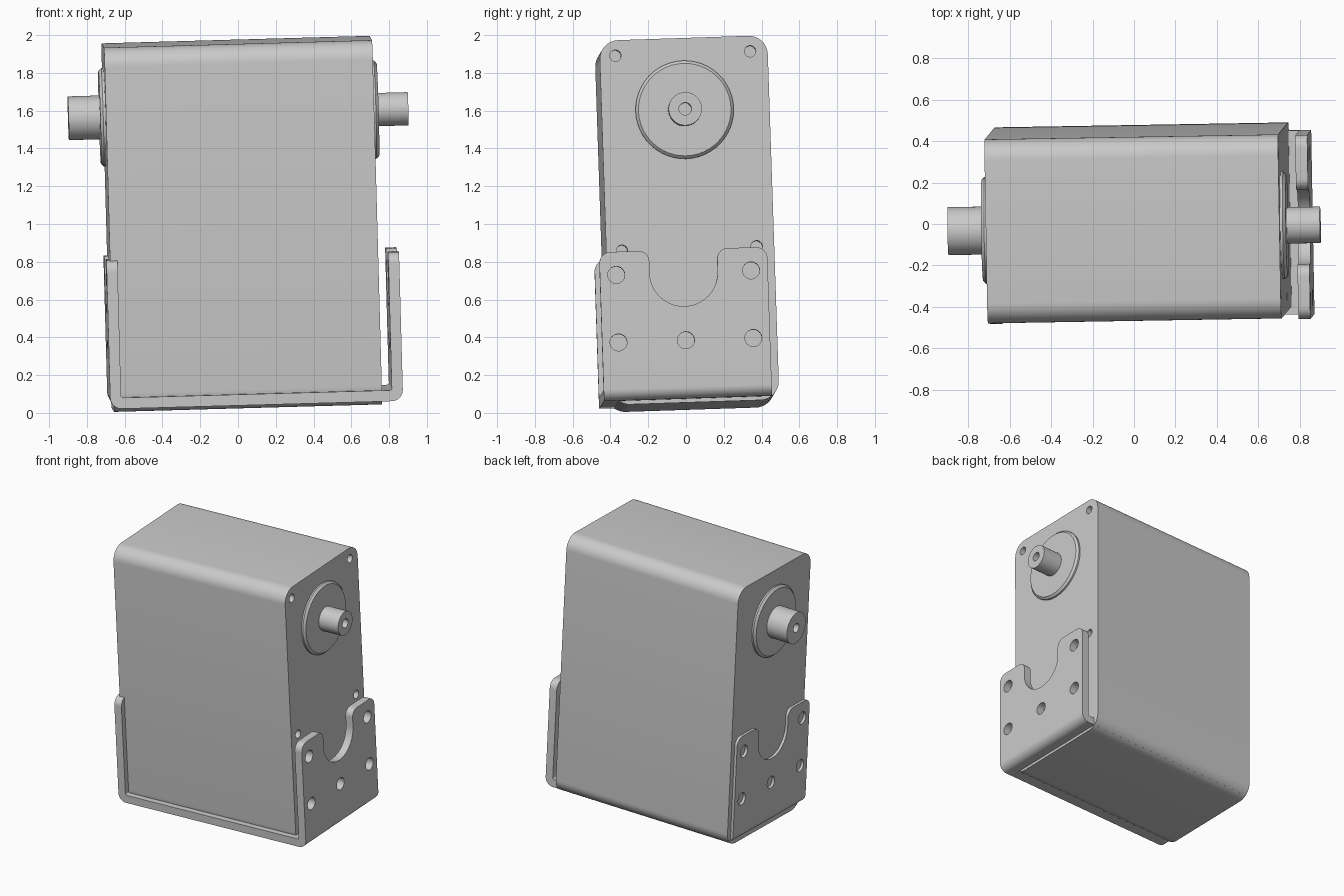
import bpy, bmesh
from math import pi, tan, radians
from mathutils import Vector, Matrix, Euler

if "Cube" in bpy.data.objects:
    bpy.data.objects.remove(bpy.data.objects["Cube"])

# The whole assembly leans slightly
LEAN = Matrix.Translation((0, 0, 1)) @ Euler((0.033, -0.028, 0.017)).to_matrix().to_4x4()

grey = bpy.data.materials.new("light grey")
grey.use_nodes = True
GREY = (0.59, 0.59, 0.59, 1)
grey.diffuse_color = GREY
grey.node_tree.nodes["Principled BSDF"].inputs["Base Color"].default_value = GREY


def make(name, bm):
    bmesh.ops.recalc_face_normals(bm, faces=bm.faces)
    bm.transform(LEAN)
    mesh = bpy.data.meshes.new(name)
    bm.to_mesh(mesh)
    bm.free()
    mesh.materials.append(grey)
    obj = bpy.data.objects.new(name, mesh)
    bpy.context.collection.objects.link(obj)
    return obj


def rounded(corners, steps=10):
    """Outline from (x, y, radius) corners, each one filleted."""
    out = []
    for i, (x, y, r) in enumerate(corners):
        p = Vector((x, y))
        if r == 0:
            out.append(p)
            continue
        a = (Vector(corners[i - 1][:2]) - p).normalized()
        b = (Vector(corners[(i + 1) % len(corners)][:2]) - p).normalized()
        half = a.angle(b) / 2
        reach = r / tan(half)
        centre = p + (a + b).normalized() * (reach ** 2 + r ** 2) ** 0.5
        start, end = p + a * reach - centre, p + b * reach - centre
        for k in range(steps + 1):
            out.append(centre + start.slerp(end, k / steps).normalized() * r)
    return out


def prism(name, outline, axis, lo, hi):
    """Extrude an outline along x (outline in y, z) or y (outline in x, z)."""
    def place(p, d):
        return (d, p.x, p.y) if axis == "x" else (p.x, d, p.y)
    bm = bmesh.new()
    face = bm.faces.new([bm.verts.new(place(p, lo)) for p in outline])
    moved = bmesh.ops.extrude_face_region(bm, geom=[face], use_keep_orig=True)["geom"]
    verts = [g for g in moved if isinstance(g, bmesh.types.BMVert)]
    bmesh.ops.translate(bm, verts=verts, vec=place(Vector((0, 0)), hi - lo))
    return make(name, bm)


def lathe(name, profile, y, z, steps=48):
    """Turn (x, radius) points about an axis along x."""
    bm = bmesh.new()
    verts = [bm.verts.new((x, y + r, z)) for x, r in profile]
    edges = [bm.edges.new(pair) for pair in zip(verts, verts[1:])]
    bmesh.ops.spin(bm, geom=verts + edges, cent=(0, y, z), axis=(1, 0, 0),
                   angle=2 * pi, steps=steps)
    bmesh.ops.remove_doubles(bm, verts=bm.verts, dist=0.0001)
    return make(name, bm)


def activate(obj):
    bpy.ops.object.select_all(action="DESELECT")
    obj.select_set(True)
    bpy.context.view_layer.objects.active = obj


def combine(obj, tool, operation):
    activate(obj)
    mod = obj.modifiers.new("cut", "BOOLEAN")
    mod.object, mod.operation, mod.solver = tool, operation, "EXACT"
    bpy.ops.object.modifier_apply(modifier=mod.name)
    bpy.data.objects.remove(tool)


def drill(obj, x0, x1, y, z, r):
    combine(obj, lathe("drill", [(x0, 0), (x0, r), (x1, r), (x1, 0)], y, z, 32), "DIFFERENCE")


# Housing with rounded long edges and four blind screw holes
H = 0.965
R = 0.1
body = prism("housing", rounded([(-0.44, -H, R), (0.45, -H, R), (0.45, H, R), (-0.44, H, R)]),
             "x", -0.69, 0.73)
for y in (-0.357, 0.357):
    for z in (-0.15, 0.883):
        drill(body, 0.63, 0.8, y, z, 0.03)

# U-shaped mounting bracket: bent strip trimmed to the side outline
L, RT, B, T, TOP = -0.71, 0.84, -0.945, 0.058, -0.158
strip = rounded([(L, B, 0.06), (RT, B, 0.06), (RT, 0, 0), (RT - T, 0, 0),
                 (RT - T, B + T, 0.012), (L + T, B + T, 0.012), (L + T, 0, 0), (L, 0, 0)])
bracket = prism("bracket", strip, "y", -0.6, 0.6)
MID, NOTCH = -0.036, 0.18
side = rounded([(-0.48, -1.1, 0), (0.41, -1.1, 0), (0.41, TOP, 0.06),
                (MID + NOTCH, TOP, 0.055), (MID + NOTCH, -0.458, NOTCH - 0.001),
                (MID - NOTCH, -0.458, NOTCH - 0.001), (MID - NOTCH, TOP, 0.055),
                (-0.48, TOP, 0.06)])
combine(bracket, prism("side_outline", side, "x", -1, 1), "INTERSECT")
for dy, z in ((-0.357, -0.28), (0.357, -0.28), (-0.357, -0.638), (0, -0.638), (0.357, -0.638)):
    drill(bracket, -1, 1, MID + dy, z, 0.045)

# Bearing bosses and hollow-tipped shafts on both sides
parts = [body, bracket]
for label, s, face, tip, r in (("left", 1, 0.73, 0.917, 0.088), ("right", -1, 0.69, 0.883, 0.116)):
    rim = face + 0.027
    boss = [(face - 0.03, 0), (face - 0.03, 0.26), (rim - 0.015, 0.26), (rim, 0.245), (rim, 0)]
    shaft = [(face, 0), (face, r), (tip, r), (tip, 0.033), (tip - 0.1, 0.033), (tip - 0.1, 0)]
    for part, profile in (("boss", boss), ("shaft", shaft)):
        parts.append(lathe(f"{label}_{part}", [(s * x, q) for x, q in profile], 0, 0.585))

for obj in parts:
    activate(obj)
    bpy.ops.object.shade_smooth_by_angle(angle=radians(30))
